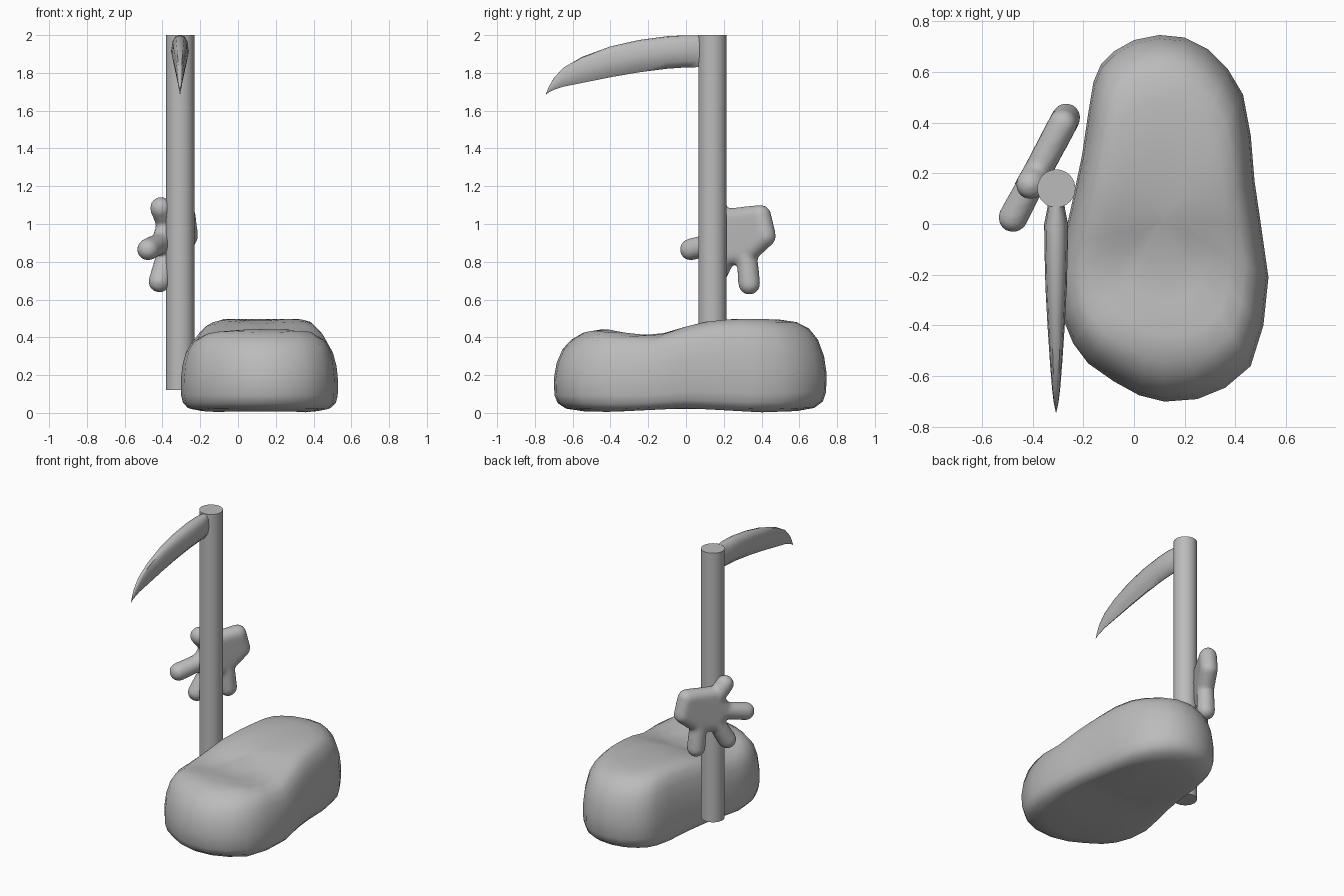
import bpy, bmesh, math
from mathutils import Vector, Matrix

if "Cube" in bpy.data.objects:
    bpy.data.objects.remove(bpy.data.objects["Cube"])

grey = bpy.data.materials.new("plain grey")
grey.diffuse_color = (0.5, 0.5, 0.5, 1)
grey.use_nodes = True
grey.node_tree.nodes["Principled BSDF"].inputs["Base Color"].default_value = grey.diffuse_color


def finish(name, bm, angle=40):
    bmesh.ops.recalc_face_normals(bm, faces=bm.faces)
    me = bpy.data.meshes.new(name)
    bm.to_mesh(me)
    bm.free()
    me.materials.append(grey)
    ob = bpy.data.objects.new(name, me)
    bpy.context.collection.objects.link(ob)
    bpy.ops.object.select_all(action='DESELECT')
    ob.select_set(True)
    bpy.context.view_layer.objects.active = ob
    bpy.ops.object.shade_smooth_by_angle(angle=math.radians(angle))
    return ob


def loft(bm, rings):
    """Skin closed rings and cap both ends."""
    vs = [[bm.verts.new(p) for p in r] for r in rings]
    for a, b in zip(vs, vs[1:]):
        for i in range(len(a)):
            j = (i + 1) % len(a)
            bm.faces.new((a[i], a[j], b[j], b[i]))
    bm.faces.new(vs[0])
    bm.faces.new(vs[-1])


def interp(table, t):
    if t <= table[0][0]:
        return table[0][1]
    for (a, va), (b, vb) in zip(table, table[1:]):
        if t <= b:
            return va + (vb - va) * (t - a) / (b - a)
    return table[-1][1]


# Base: rounded shoe shape from inset, height-warped outlines
outline = [(0.10, 0.745), (0.0, 0.725), (-0.08, 0.68), (-0.13, 0.63), (-0.16, 0.56),
           (-0.18, 0.44), (-0.205, 0.27), (-0.245, 0.08), (-0.285, -0.1), (-0.303, -0.22),
           (-0.285, -0.36), (-0.24, -0.47), (-0.18, -0.55), (-0.08, -0.62), (0.02, -0.675),
           (0.12, -0.70), (0.25, -0.69), (0.36, -0.645), (0.46, -0.56), (0.51, -0.40),
           (0.53, -0.21), (0.50, 0.0), (0.475, 0.17), (0.46, 0.35), (0.43, 0.51),
           (0.37, 0.61), (0.29, 0.69), (0.20, 0.735)]
top = [(-0.58, 0.43), (-0.5, 0.447), (-0.4, 0.44), (-0.3, 0.415), (-0.2, 0.403), (-0.1, 0.42),
       (0, 0.457), (0.1, 0.482), (0.25, 0.497), (0.55, 0.495)]
bottom = [(-0.6, 0.01), (-0.4, 0.005), (0, 0.025), (0.4, 0.003), (0.65, 0.012)]
levels = [(0, 0.03), (0, 0.4), (0, 0.78), (0.03, 0.91), (0.1, 0.972), (0.2, 0.995), (0.4, 1.0),
          (0.6, 0.98), (0.78, 0.935), (0.9, 0.87), (0.97, 0.78), (1, 0.64), (1, 0.45),
          (1, 0.25), (1, 0.03)]
centre = (0.11, 0.02)
rings = []
for f, s in levels:
    ring = []
    for x, y in outline:
        px, py = centre[0] + (x - centre[0]) * s, centre[1] + (y - centre[1]) * s
        lo, hi = interp(bottom, py), interp(top, py)
        ring.append((px, py, lo + f * (hi - lo)))
    rings.append(ring)
bm = bmesh.new()
loft(bm, rings)
finish("rounded_base", bm, 60)

# Pole
bm = bmesh.new()
bmesh.ops.create_cone(bm, cap_ends=True, segments=32, radius1=0.075, radius2=0.075, depth=1.88,
                      matrix=Matrix.Translation((-0.306, 0.14, 1.06)))
finish("pole", bm)

# Curved blade: (y, upper z, lower z, half width)
stations = [(0.10, 1.998, 1.83, 0.03), (0.06, 1.998, 1.83, 0.035), (0.0, 1.999, 1.829, 0.047),
            (-0.1, 1.994, 1.822, 0.046), (-0.25, 1.974, 1.803, 0.042), (-0.4, 1.94, 1.777, 0.034),
            (-0.55, 1.885, 1.747, 0.024), (-0.65, 1.827, 1.727, 0.016), (-0.7, 1.772, 1.71, 0.01),
            (-0.725, 1.73, 1.698, 0.005), (-0.742, 1.688, 1.685, 0.001)]
section = [(0, 1), (0.5, 0.97), (0.85, 0.8), (1, 0.5), (0.75, 0.2), (0.1, 0)]
section += [(-u, v) for u, v in reversed(section[1:])]
bm = bmesh.new()
loft(bm, [[(-0.307 + u * w, y, lo + v * (hi - lo)) for u, v in section]
          for y, hi, lo, w in stations])
finish("curved_blade", bm, 50)

# Hand: palm and fingers as hulls of balls in a slanted upright plane
def hull(bm, balls):
    part = bmesh.new()
    for y, z, r in balls:
        at = Matrix.Translation((-0.49 + 0.53 * y, y, z))
        bmesh.ops.create_icosphere(part, subdivisions=3, radius=r, matrix=at)
    res = bmesh.ops.convex_hull(part, input=part.verts)
    junk = {g for g in res["geom_interior"] + res["geom_unused"]
            if isinstance(g, bmesh.types.BMVert)}
    bmesh.ops.delete(part, geom=list(junk), context='VERTS')
    me = bpy.data.meshes.new("part")
    part.to_mesh(me)
    part.free()
    bm.from_mesh(me)
    bpy.data.meshes.remove(me)


bm = bmesh.new()
hull(bm, [(0.395, 1.045, 0.057), (0.42, 0.935, 0.057), (0.24, 1.03, 0.055),
          (0.17, 0.92, 0.055), (0.33, 0.85, 0.055), (0.22, 0.83, 0.055)])
fingers = [((0.19, 0.91), (0.025, 0.865)), ((0.23, 0.98), (0.155, 1.085)),
           ((0.22, 0.85), (0.14, 0.695)), ((0.32, 0.86), (0.335, 0.683))]
for a, b in fingers:
    hull(bm, [(*a, 0.055), (*b, 0.059)])
hand = finish("open_hand", bm, 180)
remesh = hand.modifiers.new("blend", 'REMESH')
remesh.mode = 'VOXEL'
remesh.voxel_size = 0.012
remesh.use_smooth_shade = True
smooth = hand.modifiers.new("soften", 'SMOOTH')
smooth.factor = 0.5
smooth.iterations = 8
